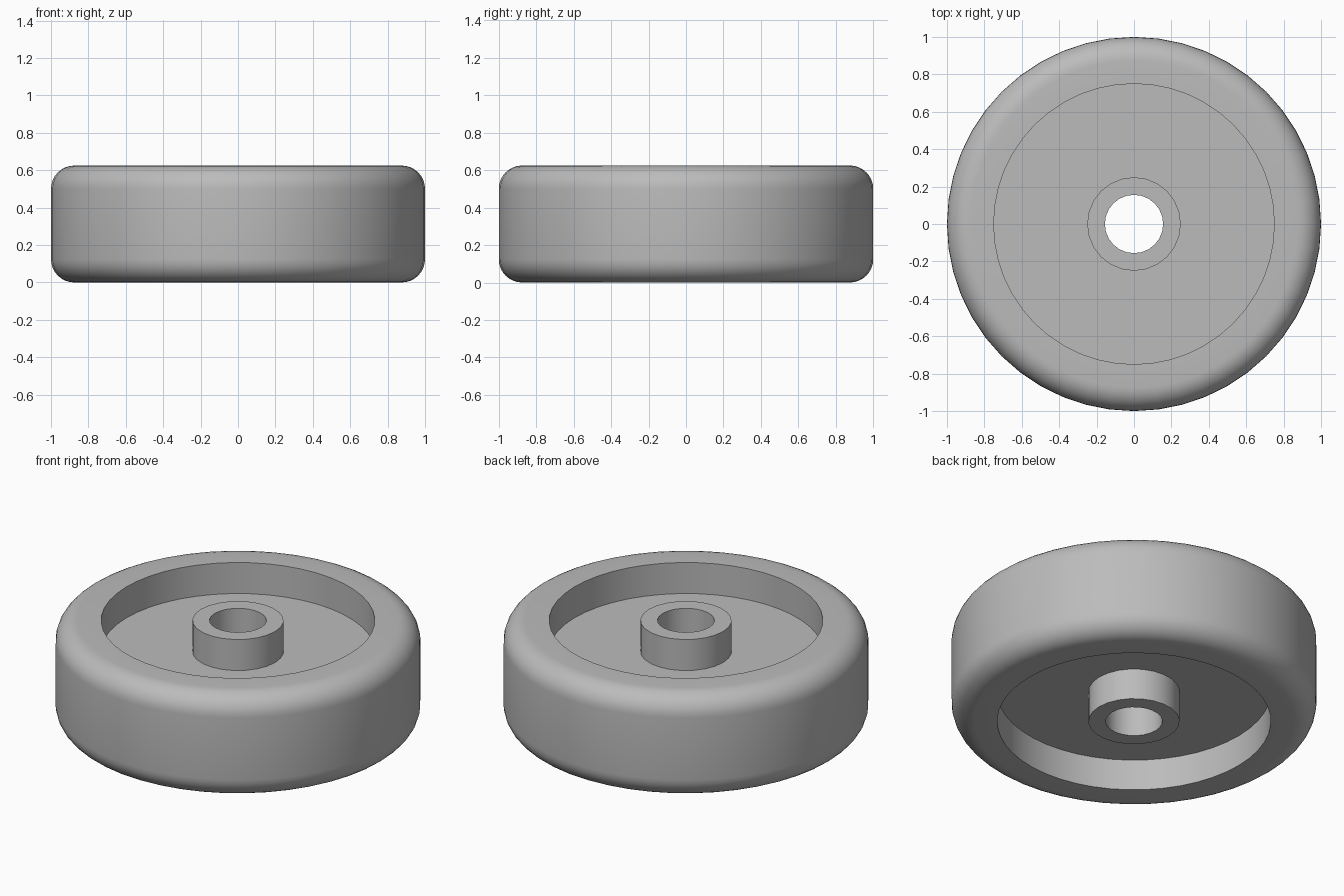
import bpy
import math

if "Cube" in bpy.data.objects:
    bpy.data.objects.remove(bpy.data.objects["Cube"], do_unlink=True)

HEIGHT = 0.625
RECESS = 0.1875
FILLET = 0.125

grey = bpy.data.materials.new("plain_grey")
grey.use_nodes = True
colour = (0.5, 0.5, 0.5, 1)
grey.diffuse_color = colour
grey.node_tree.nodes["Principled BSDF"].inputs["Base Color"].default_value = colour


def lathe(name, profile, sides):
    """Turn a closed (radius, z) profile, listed anticlockwise, around z."""
    n = len(profile)
    verts = [(r * math.cos(a), r * math.sin(a), z)
             for a in (math.tau * i / sides for i in range(sides))
             for r, z in profile]
    faces = []
    for i in range(sides):
        here, there = i * n, (i + 1) % sides * n
        for j in range(n):
            k = (j + 1) % n
            faces.append((here + j, there + j, there + k, here + k))
    mesh = bpy.data.meshes.new(name)
    mesh.from_pydata(verts, [], faces)
    mesh.materials.append(grey)
    obj = bpy.data.objects.new(name, mesh)
    bpy.context.collection.objects.link(obj)
    bpy.ops.object.select_all(action="DESELECT")
    obj.select_set(True)
    bpy.context.view_layer.objects.active = obj
    bpy.ops.object.shade_smooth_by_angle(angle=math.radians(30))
    return obj


def fillet(z, start, steps=8):
    """Quarter arc rounding an outer edge of the rim."""
    angles = (start + math.pi / 2 * i / steps for i in range(steps + 1))
    return [(1 - FILLET + FILLET * math.cos(a), z + FILLET * math.sin(a))
            for a in angles]


def ring(inner, outer, low, high):
    return [(inner, low), (outer, low), (outer, high), (inner, high)]


# Rounded outer rim
lathe("rim", [(0.75, 0)] + fillet(FILLET, -math.pi / 2)
      + fillet(HEIGHT - FILLET, 0) + [(0.75, HEIGHT)], 48)

# Flat web joining rim and hub, recessed on both sides
lathe("web", ring(0.2, 0.8, RECESS, HEIGHT - RECESS), 48)

# Hub with the axle hole
lathe("hub", ring(0.156, 0.25, 0, HEIGHT), 24)
